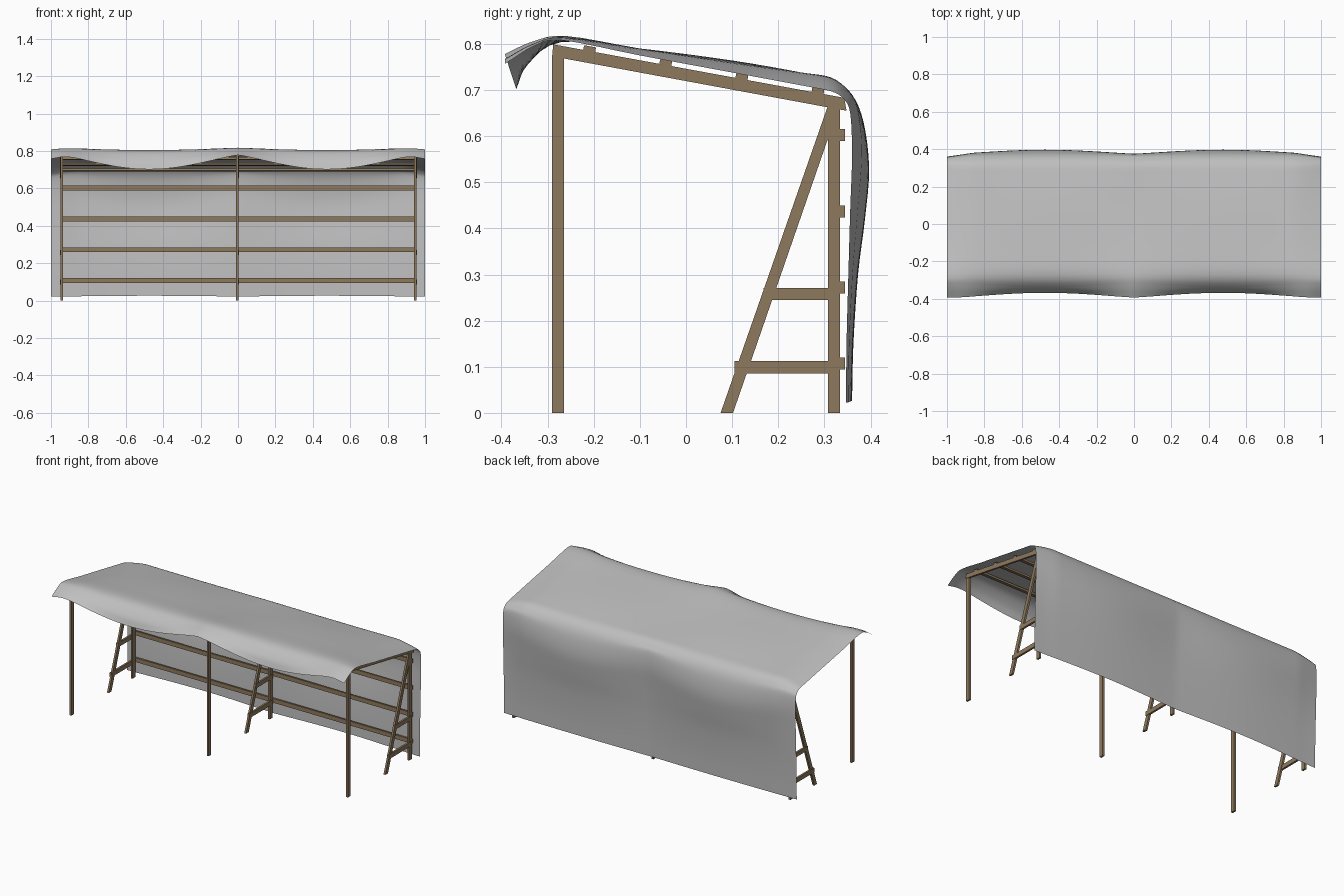
import bpy, bmesh, math
from mathutils import Vector

if "Cube" in bpy.data.objects:
    bpy.data.objects.remove(bpy.data.objects["Cube"])


def material(name, rgb):
    m = bpy.data.materials.new(name)
    m.diffuse_color = (*rgb, 1)
    m.use_nodes = True
    m.node_tree.nodes["Principled BSDF"].inputs["Base Color"].default_value = m.diffuse_color
    return m


WOOD = material("brown_wood", (0.27, 0.19, 0.11))
CLOTH = material("grey_cloth", (0.52, 0.52, 0.52))


def make(name, bm, mat):
    bmesh.ops.recalc_face_normals(bm, faces=bm.faces)
    me = bpy.data.meshes.new(name)
    bm.to_mesh(me)
    bm.free()
    me.materials.append(mat)
    ob = bpy.data.objects.new(name, me)
    bpy.context.collection.objects.link(ob)
    return ob


def plank(name, x0, x1, outline):
    """Extrude a (y, z) outline between two x positions."""
    bm = bmesh.new()
    f = bm.faces.new([bm.verts.new((x0, y, z)) for y, z in outline])
    r = bmesh.ops.extrude_face_region(bm, geom=[f])
    verts = [v for v in r["geom"] if isinstance(v, bmesh.types.BMVert)]
    bmesh.ops.translate(bm, verts=verts, vec=(x1 - x0, 0, 0))
    return make(name, bm, WOOD)


def rect(y0, y1, z0, z1):
    return [(y0, z0), (y1, z0), (y1, z1), (y0, z1)]


# Three timber frames: posts, rafter, brace and two ties
T = 0.012
for tag, x, side in (("left", -0.942, -1), ("middle", -0.004, 1), ("right", 0.948, 1)):
    a, b = x - T / 2, x + T / 2
    c, d = x + side * 0.003 - T / 2, x + side * 0.003 + T / 2
    plank(tag + "_front_post", a, b, rect(-0.29, -0.264, 0, 0.776))
    plank(tag + "_back_post", a, b, rect(0.308, 0.334, 0, 0.668))
    plank(tag + "_rafter", c, d, [(-0.29, 0.773), (0.348, 0.655), (0.343, 0.683), (-0.288, 0.799)])
    plank(tag + "_brace", a, b, [(0.075, 0), (0.102, 0), (0.308, 0.595), (0.308, 0.667)])
    plank(tag + "_upper_tie", c, d, rect(0.168, 0.334, 0.245, 0.271))
    plank(tag + "_lower_tie", c, d, rect(0.105, 0.334, 0.085, 0.112))

# Long battens: four on the back, four on the sloping roof
slope = -0.184
for i in range(4):
    z = 0.107 + 0.165 * i
    plank(f"back_batten_{i}", -0.948, 0.954, rect(0.334, 0.345, z - 0.013, z + 0.013))
    y = -0.21 + 0.165 * i
    base = 0.798 + slope * (y + 0.288)
    lo, hi = base - slope * -0.013, base + slope * 0.013
    lo = base - slope * 0.013
    plank(f"roof_batten_{i}", -0.948, 0.954,
          [(y - 0.013, lo), (y + 0.013, hi), (y + 0.015, hi + 0.011), (y - 0.011, lo + 0.011)])

# Cloth cross-sections (y, z): over a frame, mid bay, and free end
OVER = [(-0.393, 0.778), (-0.33, 0.806), (-0.26, 0.817), (-0.1, 0.79), (0.1, 0.758), (0.25, 0.738),
        (0.315, 0.727), (0.35, 0.70), (0.368, 0.67), (0.376, 0.58), (0.367, 0.45), (0.357, 0.3),
        (0.351, 0.15), (0.349, 0.022)]
BAY = [(-0.368, 0.702), (-0.343, 0.755), (-0.27, 0.804), (-0.1, 0.79), (0.1, 0.764), (0.25, 0.738),
       (0.32, 0.722), (0.36, 0.69), (0.385, 0.63), (0.397, 0.53), (0.388, 0.42), (0.373, 0.3),
       (0.363, 0.15), (0.36, 0.026)]
END = [(-0.392, 0.757), (-0.33, 0.795), (-0.27, 0.808), (-0.1, 0.775), (0.1, 0.738), (0.25, 0.71),
       (0.315, 0.697), (0.342, 0.68), (0.356, 0.65), (0.36, 0.56), (0.356, 0.44), (0.352, 0.3),
       (0.348, 0.15), (0.347, 0.022)]


def smooth(points, n=4):
    """Catmull-Rom curve through the points."""
    p = [Vector(q) for q in points]
    p = [2 * p[0] - p[1]] + p + [2 * p[-1] - p[-2]]
    out = []
    for i in range(1, len(p) - 2):
        for k in range(n):
            t = k / n
            out.append(0.5 * (2 * p[i] + (p[i + 1] - p[i - 1]) * t
                              + (2 * p[i - 1] - 5 * p[i] + 4 * p[i + 1] - p[i + 2]) * t * t
                              + (3 * p[i] - p[i - 1] - 3 * p[i + 1] + p[i + 2]) * t ** 3))
    return out + [p[-2]]


over, bay, end = smooth(OVER), smooth(BAY), smooth(END)
bm = bmesh.new()
rows = []
N = 80
for i in range(N + 1):
    x = -1 + 2 * i / N
    w = math.sin(math.pi * min(abs(x), 0.95) / 0.95) ** 1.2
    e = max(0, (abs(x) - 0.85) / 0.15) ** 1.5
    rows.append([bm.verts.new((x, *o.lerp(b, w).lerp(c, e))) for o, b, c in zip(over, bay, end)])
for r, s in zip(rows, rows[1:]):
    for j in range(len(r) - 1):
        bm.faces.new((r[j], s[j], s[j + 1], r[j + 1]))
cover = make("cloth_cover", bm, CLOTH)
for p in cover.data.polygons:
    p.use_smooth = True
